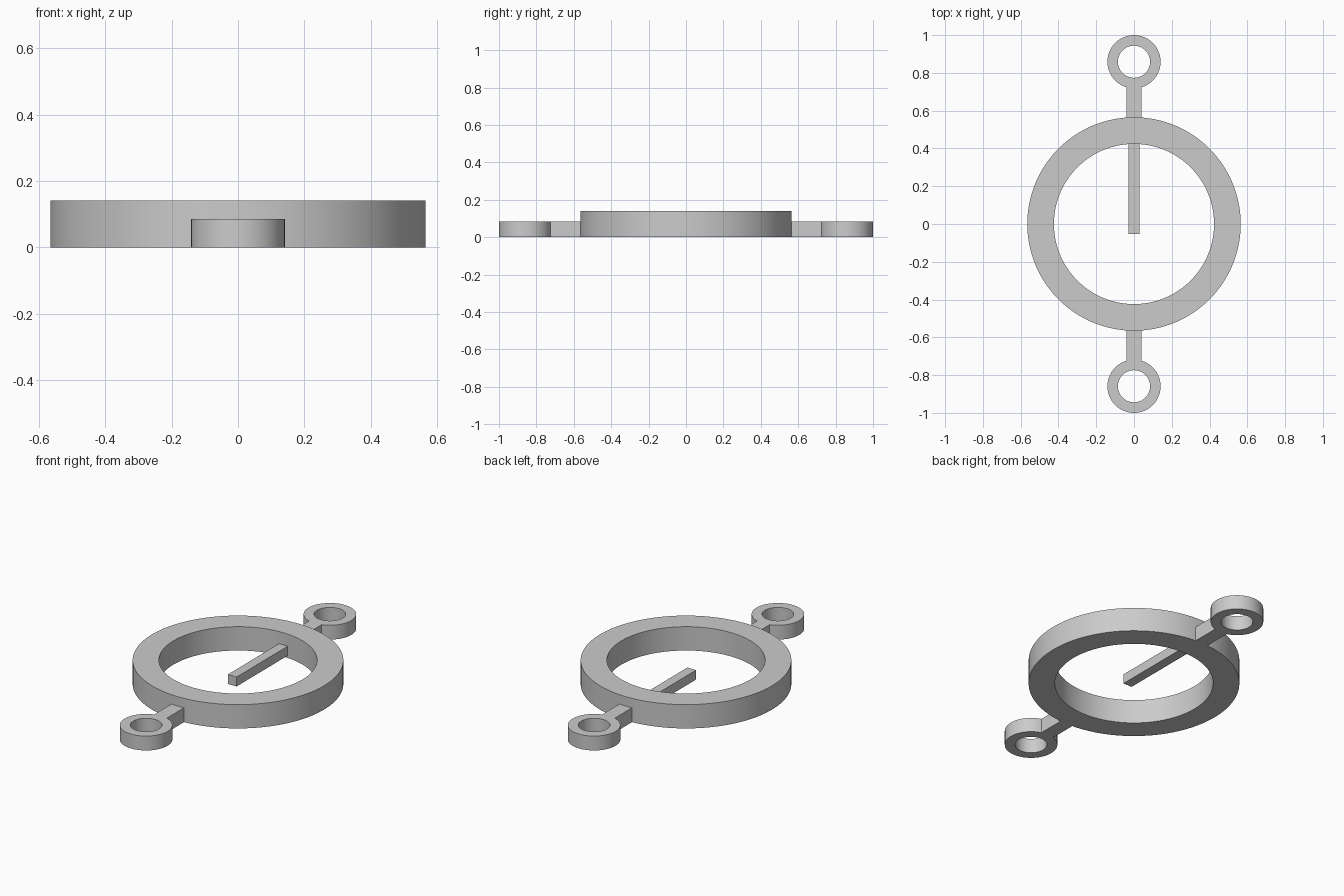
import bpy
import bmesh
import math

if "Cube" in bpy.data.objects:
    bpy.data.objects.remove(bpy.data.objects["Cube"], do_unlink=True)

grey = bpy.data.materials.new("plain grey")
grey.use_nodes = True
grey.diffuse_color = (0.6, 0.6, 0.6, 1)
grey.node_tree.nodes["Principled BSDF"].inputs["Base Color"].default_value = (0.6, 0.6, 0.6, 1)


def add_object(name, bm):
    bmesh.ops.recalc_face_normals(bm, faces=bm.faces)
    mesh = bpy.data.meshes.new(name)
    bm.to_mesh(mesh)
    bm.free()
    mesh.materials.append(grey)
    obj = bpy.data.objects.new(name, mesh)
    bpy.context.collection.objects.link(obj)
    return obj


def flat_ring(name, outer, inner, height, y, segments):
    """Rectangular section spun about a vertical axis."""
    bm = bmesh.new()
    section = [(inner, 0), (outer, 0), (outer, height), (inner, height)]
    verts = [bm.verts.new((r, y, z)) for r, z in section]
    edges = [bm.edges.new((verts[i], verts[(i + 1) % 4])) for i in range(4)]
    bmesh.ops.spin(bm, geom=verts + edges, cent=(0, y, 0), axis=(0, 0, 1),
                   angle=math.tau, steps=segments, use_merge=True)
    bmesh.ops.remove_doubles(bm, verts=bm.verts, dist=0.0001)
    obj = add_object(name, bm)
    bpy.ops.object.select_all(action='DESELECT')
    obj.select_set(True)
    bpy.context.view_layer.objects.active = obj
    bpy.ops.object.shade_smooth_by_angle(angle=math.radians(30))


def bar(name, width, y0, y1, z0, z1):
    bm = bmesh.new()
    bmesh.ops.create_cube(bm, size=1)
    bmesh.ops.scale(bm, vec=(width, y1 - y0, z1 - z0), verts=bm.verts)
    bmesh.ops.translate(bm, vec=(0, (y0 + y1) / 2, (z0 + z1) / 2), verts=bm.verts)
    add_object(name, bm)


# Main ring
flat_ring("main_ring", 0.565, 0.424, 0.141, 0, 128)

# Mounting eyelets and the arms that join them to the ring
for side, sign in (("front", -1), ("back", 1)):
    flat_ring(side + "_eyelet", 0.141, 0.085, 0.085, sign * 0.859, 64)
    ends = sorted((sign * 0.55, sign * 0.735))
    bar(side + "_arm", 0.082, *ends, 0, 0.085)

# Pointer reaching from the back of the ring past its centre
bar("pointer", 0.057, -0.054, 0.44, 0.013, 0.069)
